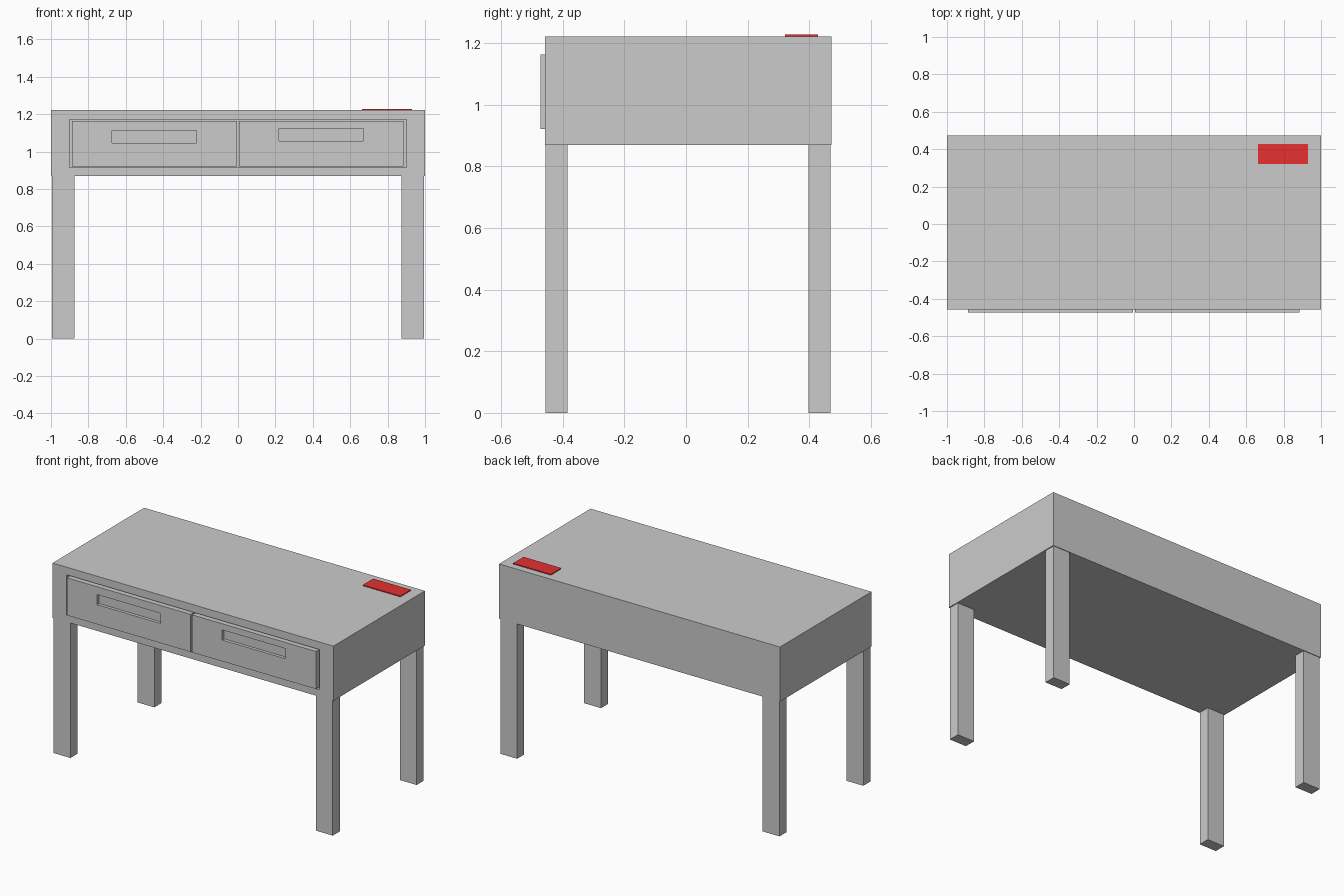
import bpy
import bmesh

if "Cube" in bpy.data.objects:
    bpy.data.objects.remove(bpy.data.objects["Cube"])


def box(name, x, y, z, hole=None, depth=0.0):
    """Box from (min, max) ranges; hole = ((x0, x1), (z0, z1)) sinks a pocket into the front face."""
    bm = bmesh.new()
    bmesh.ops.create_cube(bm, size=1)
    for v in bm.verts:
        v.co = [r[0] if c < 0 else r[1] for c, r in zip(v.co, (x, y, z))]
    bm.normal_update()
    if hole:
        front = min(bm.faces, key=lambda f: f.calc_center_median().y)
        bmesh.ops.inset_individual(bm, faces=[front], thickness=0.01)
        mid = front.calc_center_median()
        for v in front.verts:
            v.co.x = hole[0][0] if v.co.x < mid.x else hole[0][1]
            v.co.z = hole[1][0] if v.co.z < mid.z else hole[1][1]
        pocket = bmesh.ops.extrude_discrete_faces(bm, faces=[front])["faces"][0]
        for v in pocket.verts:
            v.co.y += depth
    bmesh.ops.recalc_face_normals(bm, faces=bm.faces)
    mesh = bpy.data.meshes.new(name)
    bm.to_mesh(mesh)
    bm.free()
    obj = bpy.data.objects.new(name, mesh)
    bpy.context.collection.objects.link(obj)
    return obj


# Desk body with a deep drawer opening in the front
box("desk_body", (-1, 1), (-0.458, 0.473), (0.87, 1.222),
    hole=((-0.90, 0.90), (0.915, 1.173)), depth=0.85)

# Two drawers, each with a shallow recessed grip
for name, x, grip in (
    ("left_drawer", (-0.888, -0.006), ((-0.673, -0.222), (1.047, 1.112))),
    ("right_drawer", (0.005, 0.886), ((0.219, 0.67), (1.058, 1.123))),
):
    box(name, x, (-0.473, 0.392), (0.921, 1.163), hole=grip, depth=0.02)

# Four legs
for side, x in (("left", (-0.994, -0.874)), ("right", (0.874, 0.994))):
    for end, y in (("front", (-0.456, -0.384)), ("back", (0.397, 0.469))):
        box(f"{end}_{side}_leg", x, y, (0, 0.87))

# Red plate on the desktop
plate = box("red_plate", (0.663, 0.931), (0.322, 0.428), (1.222, 1.228))
red = bpy.data.materials.new("red")
red.diffuse_color = (0.8, 0.03, 0.03, 1)
red.use_nodes = True
red.node_tree.nodes["Principled BSDF"].inputs["Base Color"].default_value = red.diffuse_color
plate.data.materials.append(red)
